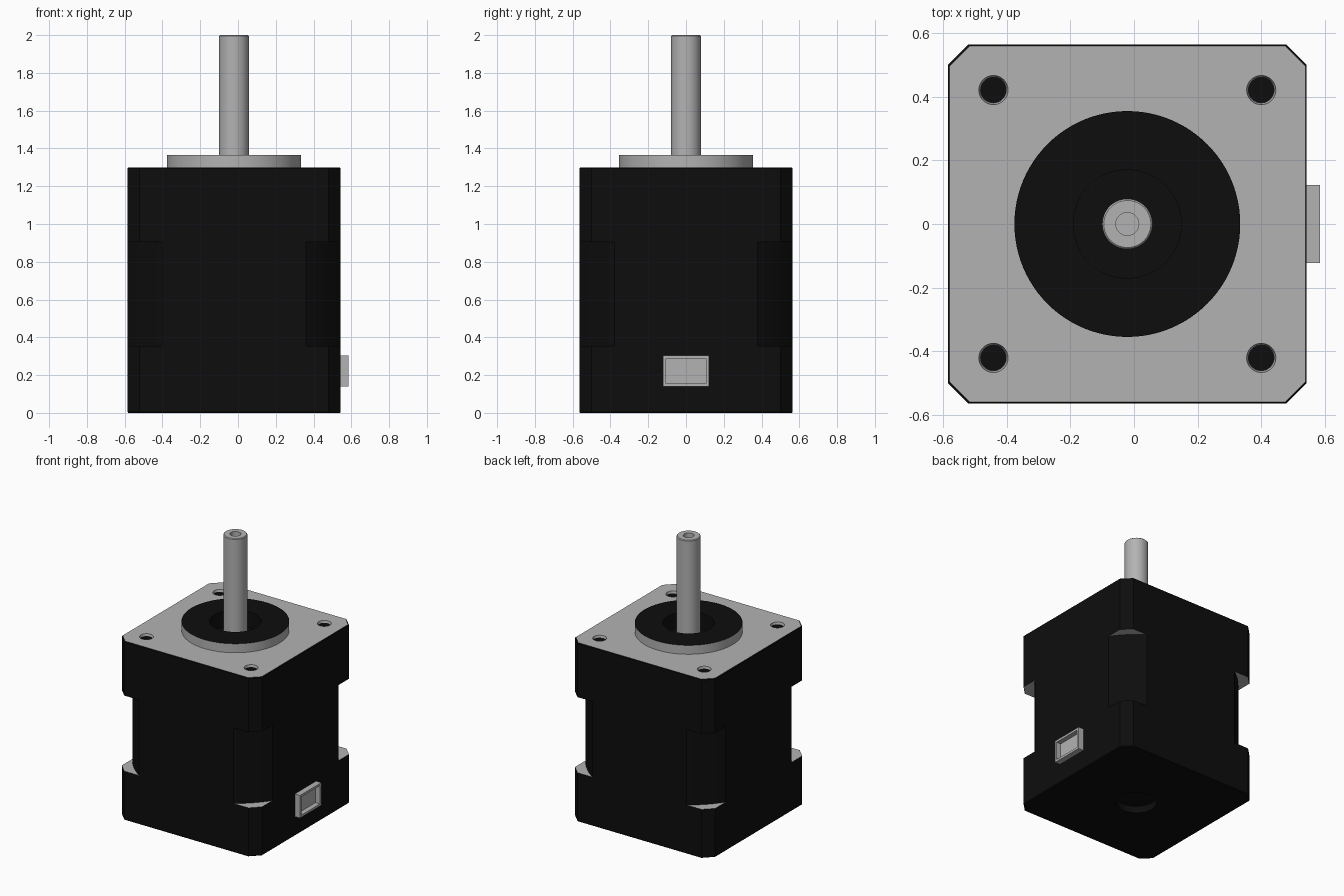
import bpy, bmesh
from math import sin, cos, pi, radians

if "Cube" in bpy.data.objects:
    bpy.data.objects.remove(bpy.data.objects["Cube"])

CX = -0.021   # motor axis
GREY, BLACK = 0, 1

grey = bpy.data.materials.new("bare_metal")
grey.diffuse_color = (0.45, 0.45, 0.45, 1)
grey.use_nodes = True
grey.node_tree.nodes["Principled BSDF"].inputs["Base Color"].default_value = grey.diffuse_color
black = bpy.data.materials.new("black_paint")
black.diffuse_color = (0.004, 0.004, 0.004, 1)
black.use_nodes = True
black.node_tree.nodes["Principled BSDF"].inputs["Base Color"].default_value = black.diffuse_color


def add(name, bm, loc):
    bmesh.ops.remove_doubles(bm, verts=bm.verts, dist=1e-5)
    bmesh.ops.recalc_face_normals(bm, faces=bm.faces)
    me = bpy.data.meshes.new(name)
    bm.to_mesh(me)
    bm.free()
    me.materials.append(grey)
    me.materials.append(black)
    ob = bpy.data.objects.new(name, me)
    ob.location = loc
    bpy.context.collection.objects.link(ob)
    return ob


def skin(name, outline, profile, mats, caps=(None, None), loc=(CX, 0, 0)):
    """Sweep an outline through (scale, z) stations; one material per band."""
    bm = bmesh.new()
    rings = [[bm.verts.new((x * s, y * s, z)) for x, y in outline] for s, z in profile]
    n = len(outline)
    for a, b, m in zip(rings, rings[1:], mats):
        for i in range(n):
            j = (i + 1) % n
            bm.faces.new((a[i], a[j], b[j], b[i])).material_index = m
    for ring, m in ((rings[0], caps[0]), (rings[-1], caps[1])):
        if m is not None:
            bm.faces.new(ring).material_index = m
    return add(name, bm, loc)


def circle(n):
    return [(cos(2 * pi * i / n), sin(2 * pi * i / n)) for i in range(n)]


def smooth(ob):
    bpy.ops.object.select_all(action='DESELECT')
    ob.select_set(True)
    bpy.context.view_layer.objects.active = ob
    bpy.ops.object.shade_smooth_by_angle(angle=radians(30))


# Housing: chamfered square block with a painted edge break
h, c = 0.564, 0.064
octagon = [(h, c - h), (h, h - c), (h - c, h), (c - h, h),
           (-h, h - c), (-h, c - h), (c - h, -h), (h - c, -h)]
body = skin("motor_housing", octagon,
            [(0.992, 0), (1, 0.005), (1, 1.295), (0.992, 1.3)],
            [BLACK] * 3, (BLACK, GREY))

# Cutters: rounded waist, bearing seat, rear recess, four screw holes
cutters = [
    skin("waist_cutter", circle(128),
         [(0.68, 0.355), (1, 0.355), (1, 0.905), (0.68, 0.905), (0.68, 0.355)],
         [GREY, BLACK, GREY, BLACK]),
    skin("bearing_cutter", circle(64), [(0.17, 1.25), (0.17, 1.31)],
         [BLACK], (BLACK, BLACK)),
    skin("rear_cutter", circle(64), [(0.135, -0.01), (0.135, 0.05)],
         [BLACK], (BLACK, BLACK)),
]
for sx in (-1, 1):
    for sy in (-1, 1):
        cutters.append(skin("screw_cutter", circle(32),
                            [(0.04, 1.15), (0.04, 1.285), (0.046, 1.297), (0.046, 1.31)],
                            [BLACK, GREY, GREY], (BLACK, GREY),
                            (CX + sx * 0.421, sy * 0.421, 0)))
bpy.context.view_layer.objects.active = body
for cut in cutters:
    cut.hide_render = True
    mod = body.modifiers.new("cut", 'BOOLEAN')
    mod.operation = 'DIFFERENCE'
    mod.solver = 'EXACT'
    mod.object = cut
    bpy.ops.object.modifier_apply(modifier=mod.name)
for cut in cutters:
    bpy.data.objects.remove(cut)
smooth(body)

# Pilot flange: grey rim, black face
flange = skin("pilot_flange", circle(96),
              [(0.355, 1.3), (0.355, 1.365), (0.17, 1.365), (0.17, 1.3)],
              [GREY, BLACK, BLACK])
smooth(flange)

# Shaft with chamfered tip and centre hole
shaft = skin("shaft", circle(64),
             [(0.079, 1.25), (0.079, 1.995), (0.074, 2), (0.036, 2), (0.036, 1.95)],
             [GREY] * 4, (None, GREY))
smooth(shaft)

# Connector socket on the right side
bm = bmesh.new()
bmesh.ops.create_cube(bm, size=1)
for v in bm.verts:
    v.co = (v.co.x * 0.042, v.co.y * 0.246, v.co.z * 0.165)
mouth = [f for f in bm.faces if f.normal.x > 0.9]
bmesh.ops.inset_region(bm, faces=mouth, thickness=0.023)
bmesh.ops.inset_region(bm, faces=mouth, thickness=0.0002, depth=-0.035)
add("connector_socket", bm, (0.564, 0, 0.2225))
